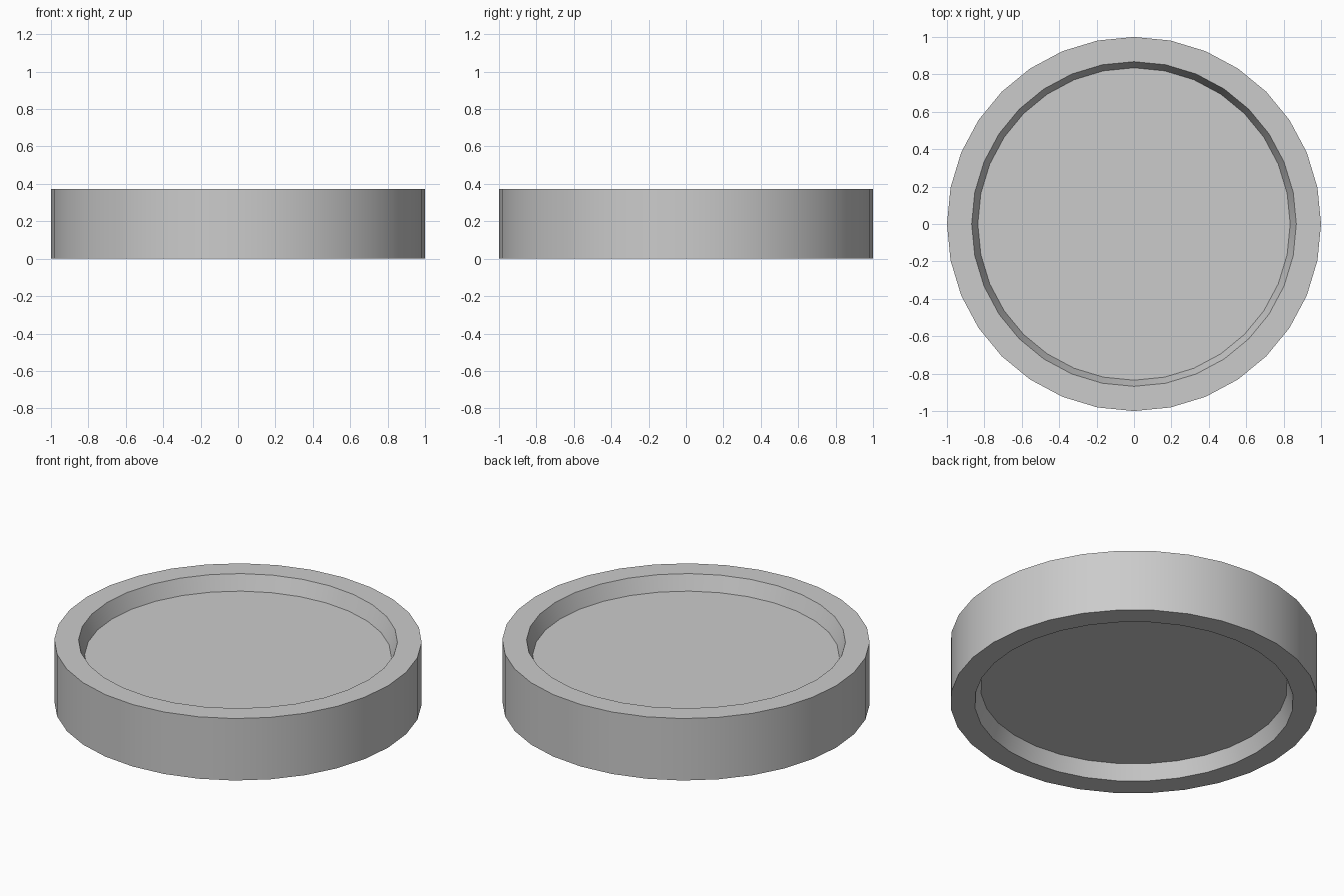
import bpy, bmesh, math

if "Cube" in bpy.data.objects:
    bpy.data.objects.remove(bpy.data.objects["Cube"])

SIDES = 32
HEIGHT = 0.372
DEPTH = 0.09

# Profile (radius, z): bottom recess, bottom rim, outer wall, top rim, top recess
profile = [(0.835, DEPTH), (0.868, 0), (1, 0),
           (1, HEIGHT), (0.868, HEIGHT), (0.835, HEIGHT - DEPTH)]

bm = bmesh.new()
rings = []
for r, z in profile:
    rings.append([bm.verts.new((r * math.cos(a), r * math.sin(a), z))
                  for a in (2 * math.pi * i / SIDES for i in range(SIDES))])

# Walls and rims
for low, high in zip(rings, rings[1:]):
    for i in range(SIDES):
        j = (i + 1) % SIDES
        bm.faces.new((low[i], low[j], high[j], high[i]))

# Recessed floors
bm.faces.new(rings[0][::-1])
bm.faces.new(rings[-1])
bmesh.ops.recalc_face_normals(bm, faces=bm.faces[:])

mesh = bpy.data.meshes.new("recessed_disc")
bm.to_mesh(mesh)
bm.free()
disc = bpy.data.objects.new("recessed_disc", mesh)
bpy.context.collection.objects.link(disc)

# Smooth round walls, sharp rims
bpy.context.view_layer.objects.active = disc
disc.select_set(True)
bpy.ops.object.shade_smooth_by_angle(angle=math.radians(30))
